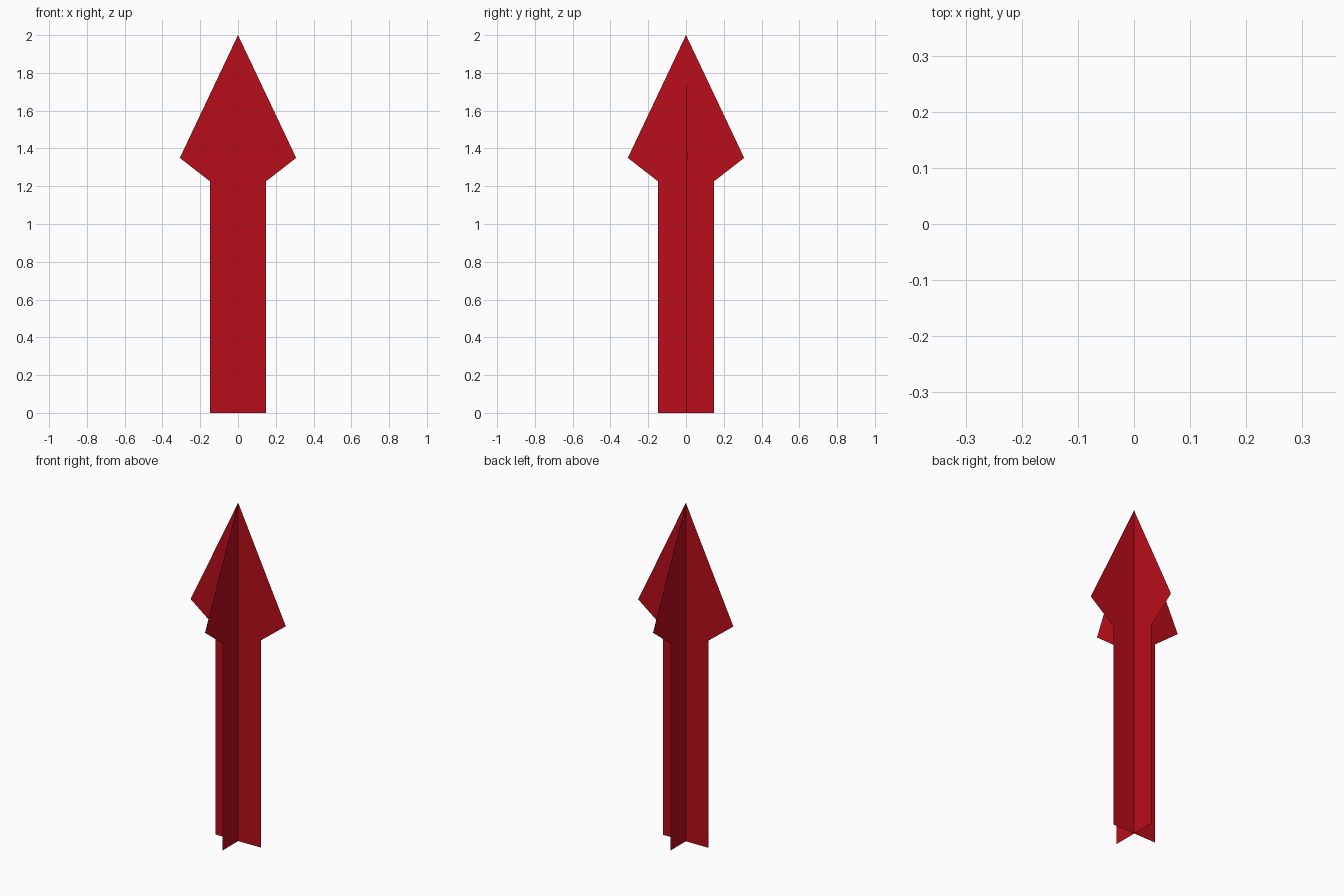
import bpy, math

if "Cube" in bpy.data.objects:
    bpy.data.objects.remove(bpy.data.objects["Cube"])

# shared red material
red = bpy.data.materials.new("red")
red.diffuse_color = (0.48, 0.004, 0.01, 1)
red.use_nodes = True
red.node_tree.nodes["Principled BSDF"].inputs["Base Color"].default_value = red.diffuse_color

# right half of the arrow outline: (half width, height)
half = [(0.147, 0), (0.147, 1.225), (0.308, 1.35)]
outline = half + [(0, 2.0)] + [(-w, z) for w, z in reversed(half)]


def arrow_blade(name, angle, y=0.0):
    """Flat, paper-thin arrow standing upright, turned about z."""
    mesh = bpy.data.meshes.new(name)
    verts = [(w * math.cos(angle), w * math.sin(angle) + y, z) for w, z in outline]
    mesh.from_pydata(verts, [], [range(len(verts))])
    mesh.materials.append(red)
    obj = bpy.data.objects.new(name, mesh)
    bpy.context.collection.objects.link(obj)


# two crossed blades, the wide one very slightly twisted
arrow_blade("front_arrow_blade", math.radians(0.9), 0.002)
arrow_blade("side_arrow_blade", math.radians(90))
